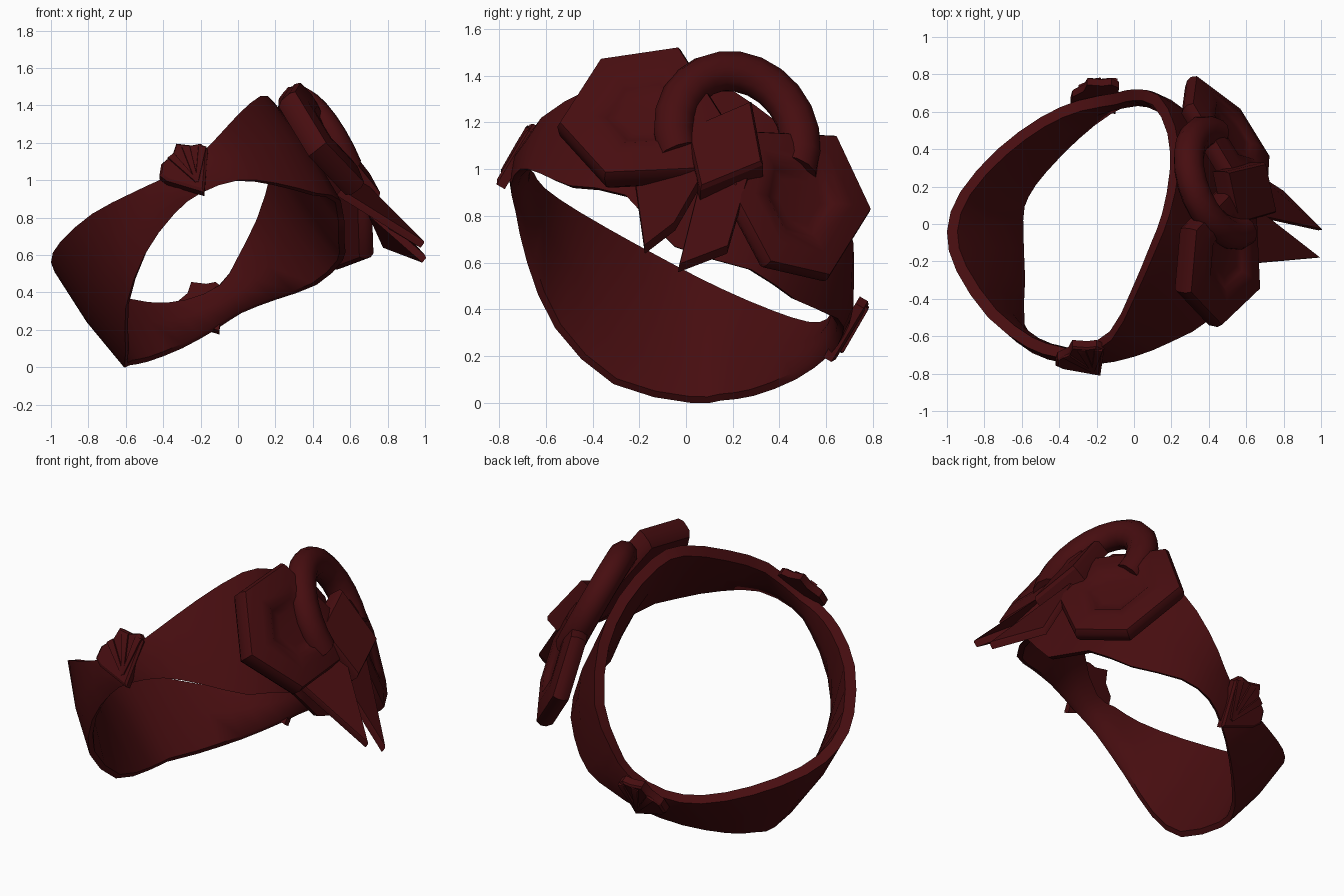
import bpy, bmesh, math
from mathutils import Vector as V

if "Cube" in bpy.data.objects:
    bpy.data.objects.remove(bpy.data.objects["Cube"])

red = bpy.data.materials.new("dark_red")
red.diffuse_color = (0.062, 0.004, 0.005, 1)
red.use_nodes = True
red.node_tree.nodes["Principled BSDF"].inputs["Base Color"].default_value = red.diffuse_color


def finish(name, bm, angle=35):
    """Turn a bmesh into a shaded, coloured object."""
    bmesh.ops.recalc_face_normals(bm, faces=bm.faces)
    me = bpy.data.meshes.new(name)
    bm.to_mesh(me)
    bm.free()
    me.materials.append(red)
    ob = bpy.data.objects.new(name, me)
    bpy.context.collection.objects.link(ob)
    bpy.ops.object.select_all(action='DESELECT')
    ob.select_set(True)
    bpy.context.view_layer.objects.active = ob
    bpy.ops.object.shade_smooth_by_angle(angle=math.radians(angle))
    return ob


def loft(name, rings, closed=False, angle=35):
    """Bridge equal rings of points; cap the ends unless closed."""
    bm = bmesh.new()
    rows = [[bm.verts.new(p) for p in r] for r in rings]
    n, m = len(rows[0]), len(rows)
    for i in range(m if closed else m - 1):
        a, b = rows[i], rows[(i + 1) % m]
        for j in range(n):
            k = (j + 1) % n
            bm.faces.new((a[j], a[k], b[k], b[j]))
    if not closed:
        bm.faces.new(rows[0])
        bm.faces.new(rows[-1])
    return finish(name, bm, angle)


def rounded(pts):
    """Double a closed loop of points along a smooth curve."""
    pts, out = [V(p) for p in pts], []
    for i in range(len(pts)):
        a, b, c, d = (pts[(i + k) % len(pts)] for k in (-1, 0, 1, 2))
        out += [b, (b + c) * .5625 - (a + d) * .0625]
    return out


# Tilted band: matching points on the upper and lower rim
upper = [(-1, -.04, .56), (-.95, -.25, .67), (-.78, -.5, .82), (-.57, -.66, .93),
         (-.42, -.71, 1.0), (-.3, -.72, 1.05), (-.12, -.62, 1.22), (0, -.4, 1.35),
         (.12, -.13, 1.45), (.19, .05, 1.42), (.24, .3, 1.27), (.22, .52, 1.08),
         (.13, .69, .8), (0, .72, .58), (-.1, .7, .44), (-.3, .66, .34),
         (-.5, .57, .32), (-.73, .4, .37), (-.93, .17, .46)]
lower = [(-.61, .02, 0), (-.6, -.31, .08), (-.6, -.56, .32), (-.5, -.68, .6),
         (-.34, -.73, .82), (-.2, -.75, .93), (0, -.71, 1.0), (.2, -.63, .985),
         (.42, -.5, .93), (.55, -.26, .89), (.57, -.05, .67), (.56, .28, .57),
         (.42, .47, .44), (.2, .65, .36), (.02, .67, .29), (-.12, .61, .2),
         (-.3, .47, .1), (-.48, .29, .03), (-.58, .15, .01)]
centre = V((-.22, 0, .65))
sections = []
for u, l in zip(rounded(upper), rounded(lower)):
    w = (u - l).normalized()
    mid = (u + l) / 2
    d = centre - mid
    d = (d - w * d.dot(w)).normalized()
    sections.append([u, mid - d * .022, l, l + d * .03 + w * .012,
                     mid + d * .065, u + d * .06 - w * .012])
loft("band", sections, closed=True, angle=55)


# Bow lobes: hexagonal pads with a soft raised rim and a sunken middle
def lobe(name, pts, normal, thick):
    pts, n = [V(p) for p in pts], V(normal).normalized()
    c = sum(pts, V()) / len(pts)
    levels = [(.94, -thick), (1, .03 - thick), (1.01, -.03), (.97, 0), (.7, .022),
              (.52, .02), (.44, .0), (.3, -.005)]
    loft(name, [[c + (p - c) * s + n * h for p in pts] for s, h in levels], angle=45)


lobe("front_bow_lobe", [(.3, -.37, 1.48), (.33, -.03, 1.53), (.53, .18, 1.2),
                        (.66, .08, 1.0), (.68, -.35, .98), (.47, -.55, 1.2)],
     (.78, -.1, .62), .12)
lobe("back_bow_lobe", [(.55, .25, 1.17), (.31, .65, 1.15), (.33, .8, .83),
                       (.57, .62, .54), (.73, .36, .6), (.72, .2, .9)],
     (.77, .55, .32), .09)

# Rounded loop rising behind the bow
n = V((.85, .3, .45)).normalized()
side = V((0, 1, 0)) - n * n.y
side.normalize()
up = n.cross(side)
if up.z < 0:
    up = -up
rings = []
for i in range(15):
    a = math.radians(-20 + 220 * i / 14)
    rad = side * math.cos(a) * .285 + up * math.sin(a) * .32
    o = V((.46, .22, 1.135)) + rad
    r = rad.normalized()
    rings.append([o + r * math.cos(t) * .09 + n * math.sin(t) * .08
                  for t in [math.tau * k / 10 for k in range(10)]])
loft("rear_loop", rings, angle=50)


# Flat plates: an outline thickened along one direction
def plate(name, pts, normal, thick, top=.9):
    n = V(normal).normalized() * thick
    pts = [V(p) for p in pts]
    c = sum(pts, V()) / len(pts)
    loft(name, [[p - n for p in pts], [p - n * .2 for p in pts],
                [c + (p - c) * top for p in pts]], angle=30)


# Knot in the middle of the bow
plate("knot", [(.56, 0, 1.18), (.5, .28, 1.3), (.71, .33, 1.03), (.77, .06, .92)],
      (.8, 0, .6), .1, .93)

# Pointed ribbon tails
plate("front_tail", [(.64, .1, 1.03), (.55, -.22, .95), (1.0, -.18, .67), (.83, -.05, .77)],
      (.6, -.1, .8), .04, .97)
plate("back_tail", [(.66, .27, .98), (.6, .06, .95), (1.01, -.03, .59), (.8, .18, .67)],
      (.62, .1, .78), .04, .97)

# Two fan-shaped clasps on the narrow parts of the band
fan = [(-.1, -.08), (.1, -.14), (.12, .09), (.08, .12), (.03, .11), (-.05, .12),
       (-.07, .06), (-.13, .01), (-.14, -.05)]
for name, c, s in (("front_clasp", (-.28, -.735, 1.08), 1), ("back_clasp", (-.2, .715, .31), -1)):
    normal = V((0, -.86 * s, .51 * s))
    pts = [V(c) + V((x, z * .6, z)) for x, z in fan]
    plate(name, pts, normal, .05)
    # low folds fanning out from the clasp base
    root = V(c) + V((.06, -.05, -.09))
    for k, tip in enumerate(((.09, .1), (0, .1), (-.08, .05))):
        e = V(c) + V((tip[0], tip[1] * .6, tip[1]))
        w = (e - root).cross(normal).normalized() * .022
        plate(f"{name}_fold_{k + 1}",
              [p + normal * .01 for p in (root - w * .4, root + w * .4, e + w, e - w)],
              normal, .02)
